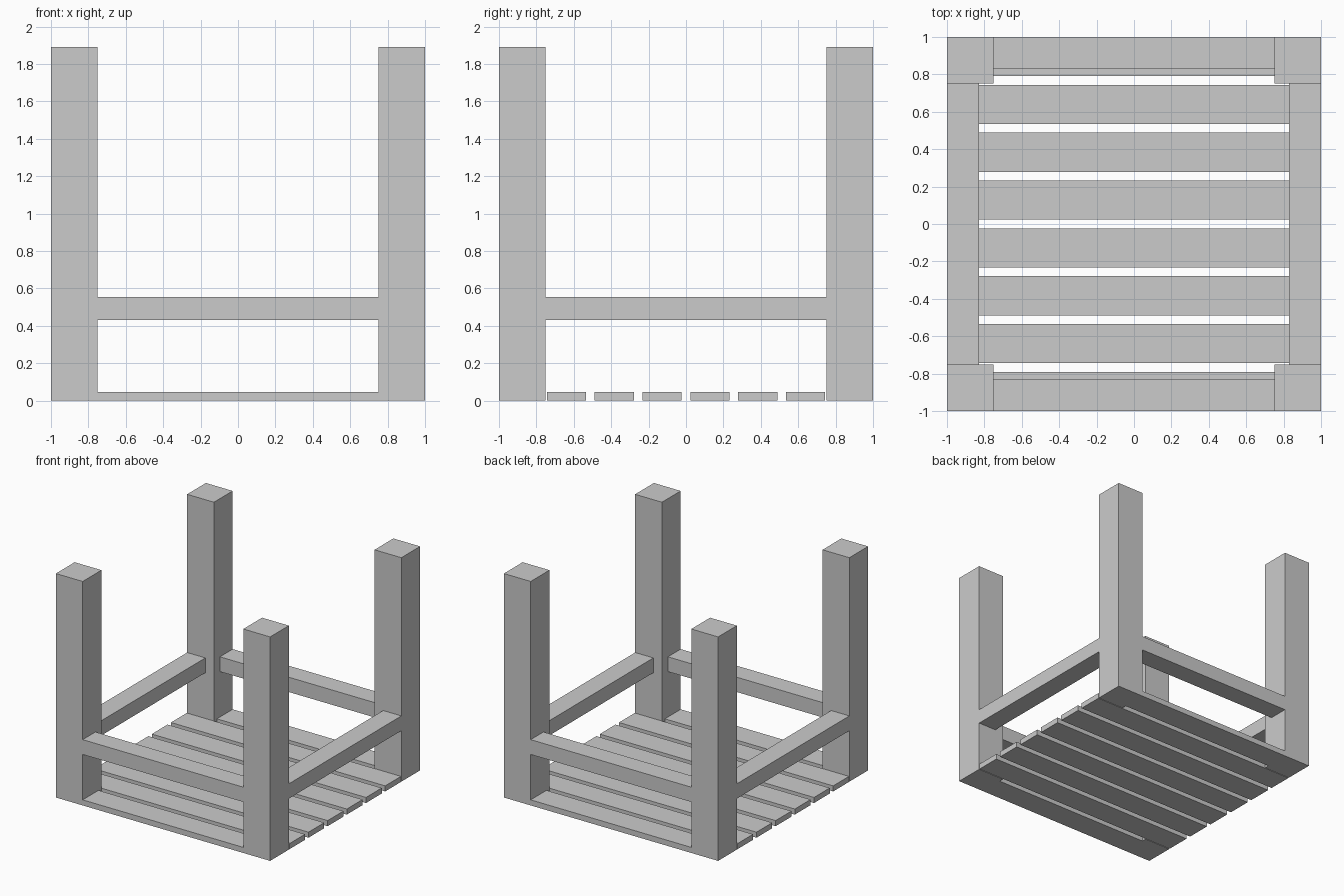
import bpy

if "Cube" in bpy.data.objects:
    bpy.data.objects.remove(bpy.data.objects["Cube"])

def box(name, x0, x1, y0, y1, z0, z1):
    bpy.ops.mesh.primitive_cube_add(size=1, location=((x0 + x1) / 2, (y0 + y1) / 2, (z0 + z1) / 2))
    ob = bpy.context.object
    ob.name = name
    ob.scale = (x1 - x0, y1 - y0, z1 - z0)
    bpy.ops.object.transform_apply(location=False, rotation=False, scale=True)
    return ob

LEG = 0.25           # square post section
RAIL = 0.17          # rail depth
Z0, Z1 = 0.43, 0.555 # rail height range
IN = 1 - LEG

# corner posts
for sy, fb in ((-1, "front"), (1, "back")):
    for sx, lr in ((-1, "left"), (1, "right")):
        xs = sorted((sx * IN, sx))
        ys = sorted((sy * IN, sy))
        box(f"{fb}_{lr}_leg", *xs, *ys, 0, 1.89)

# rails between the posts, flush with the outside
for s, fb, lr in ((-1, "front", "left"), (1, "back", "right")):
    span = sorted((s * (1 - RAIL), s))
    box(f"{fb}_rail", -IN, IN, *span, Z0, Z1)
    box(f"{lr}_rail", *span, -IN, IN, Z0, Z1)

# evenly spaced slats
COUNT, WIDTH = 8, 0.21
pitch = (2 - WIDTH) / (COUNT - 1)
for i in range(COUNT):
    y = -1 + i * pitch
    box(f"slat_{i + 1}", -1, 1, y, y + WIDTH, 0, 0.047)
